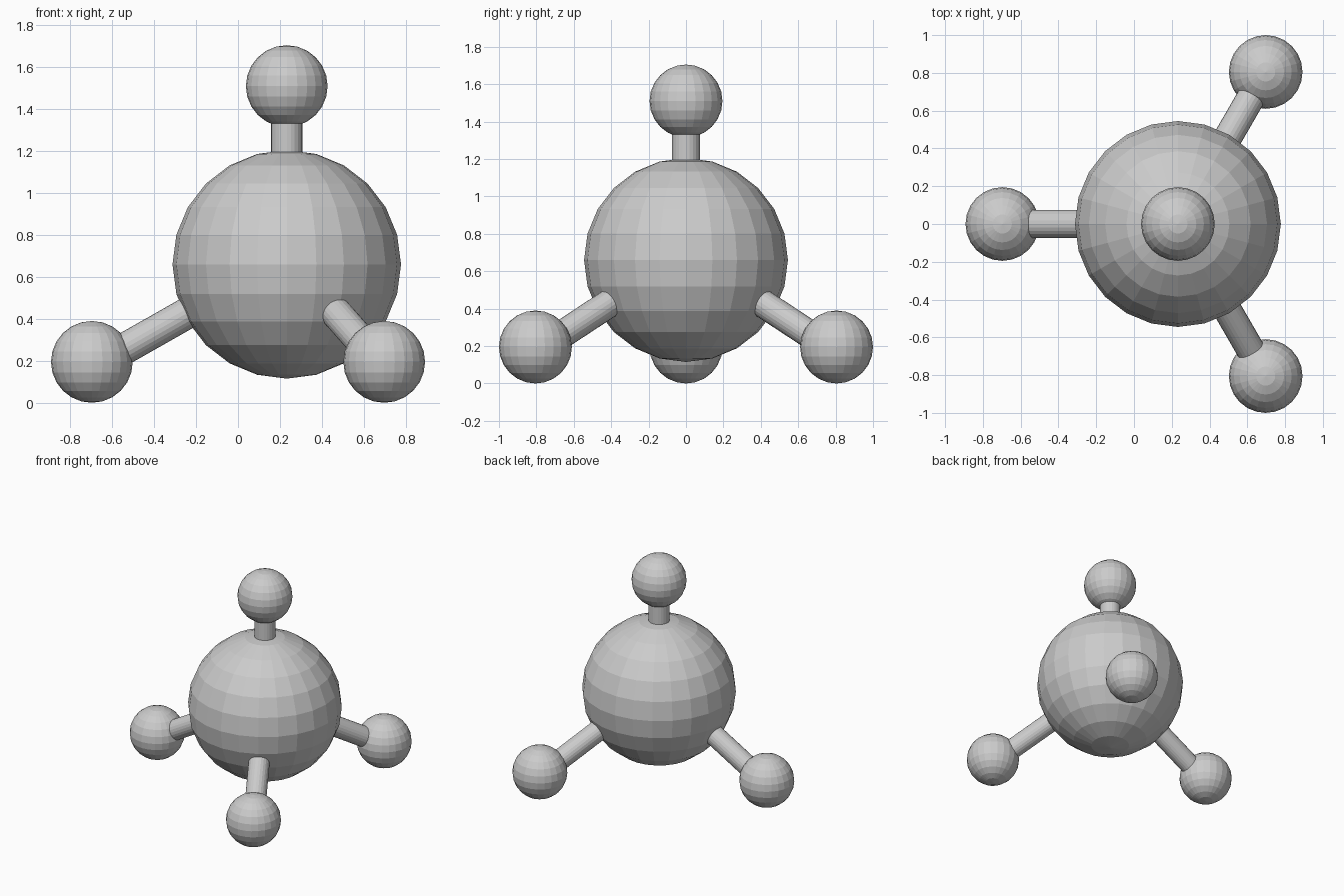
import bpy
from math import cos, sin, radians
from mathutils import Vector

if "Cube" in bpy.data.objects:
    bpy.data.objects.remove(bpy.data.objects["Cube"])

CX = 0.2325          # vertical axis of the model
REACH = 0.9295       # horizontal distance to the lower balls


def ball(name, loc, r):
    bpy.ops.mesh.primitive_uv_sphere_add(segments=24, ring_count=12, radius=r, location=loc)
    bpy.context.object.name = name


def rod(name, a, b, r=0.075):
    a, b = Vector(a), Vector(b)
    d = b - a
    bpy.ops.mesh.primitive_cylinder_add(vertices=24, radius=r, depth=d.length, location=(a + b) / 2)
    ob = bpy.context.object
    ob.name = name
    ob.rotation_euler = d.to_track_quat('Z', 'Y').to_euler()


# Central ball
ball("central_ball", (CX, 0, 0.66), 0.545)

# Upright rod and top ball
rod("top_rod", (CX, 0, 1.0), (CX, 0, 1.42))
ball("top_ball", (CX, 0, 1.51), 0.195)

# Three sloping rods with lower balls
for i, ang in enumerate((60, 180, 300), 1):
    c, s = cos(radians(ang)), sin(radians(ang))

    def on_axis(r):
        return (CX + r * c, r * s, 0.697 - 0.568 * r)

    rod(f"lower_rod_{i}", on_axis(0.3), on_axis(0.84))
    ball(f"lower_ball_{i}", (CX + REACH * c, REACH * s, 0.195), 0.195)
